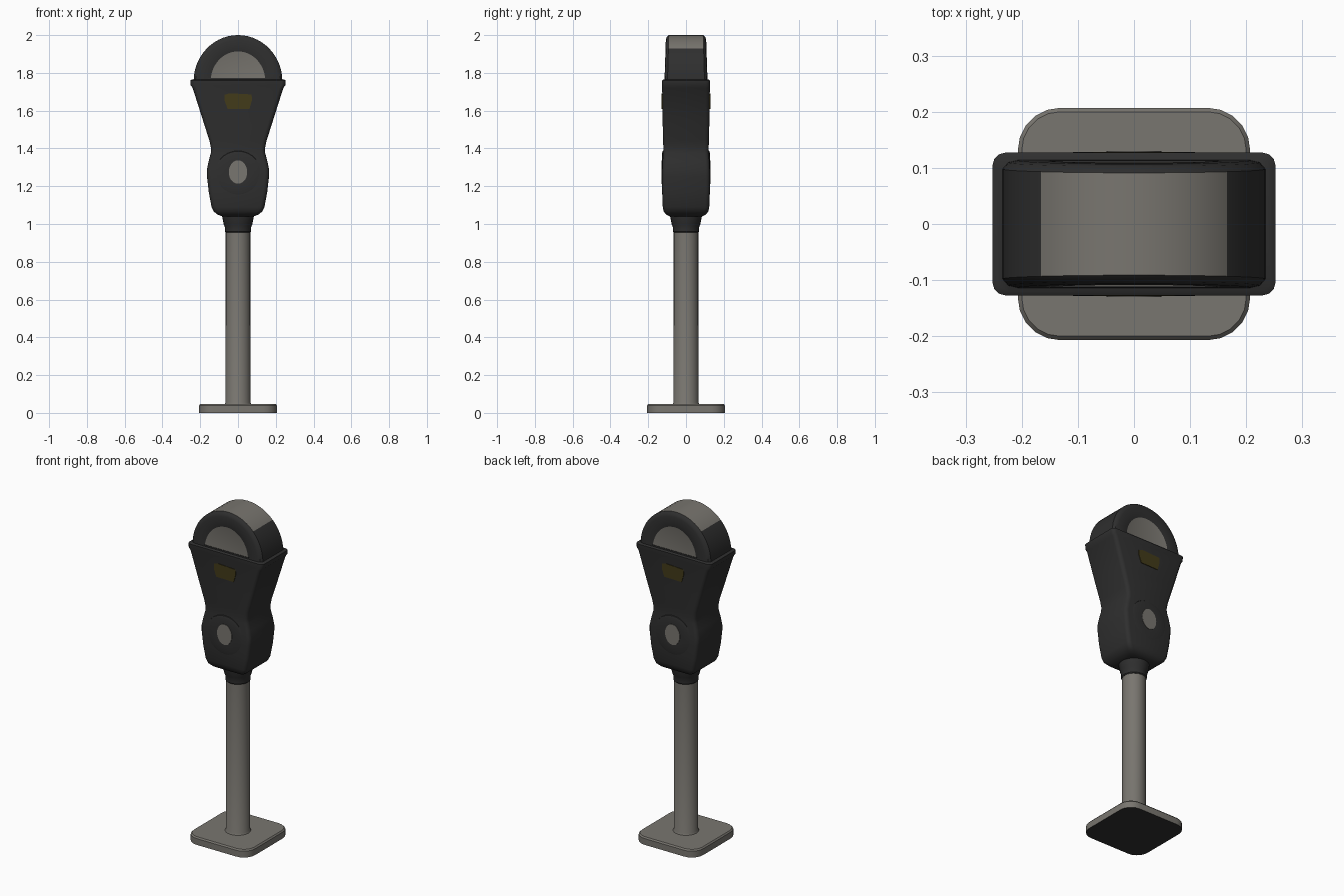
import bpy, bmesh, math

if "Cube" in bpy.data.objects:
    bpy.data.objects.remove(bpy.data.objects["Cube"])


def material(name, rgb):
    m = bpy.data.materials.new(name)
    m.diffuse_color = (*rgb, 1)
    m.use_nodes = True
    m.node_tree.nodes["Principled BSDF"].inputs["Base Color"].default_value = m.diffuse_color
    return m


DARK = material("charcoal", (0.028, 0.028, 0.028))
GREY = material("warm_grey", (0.19, 0.18, 0.16))
OCHRE = material("dull_ochre", (0.055, 0.043, 0.010))


def loft(name, rings, mats, angle=35):
    """Skin a stack of equal-length point rings and cap both ends."""
    bm = bmesh.new()
    rows = [[bm.verts.new(p) for p in r] for r in rings]
    n = len(rows[0])
    for a, b in zip(rows, rows[1:]):
        for i in range(n):
            j = (i + 1) % n
            bm.faces.new((a[i], a[j], b[j], b[i]))
    bm.faces.new(rows[0])
    bm.faces.new(rows[-1])
    bmesh.ops.recalc_face_normals(bm, faces=bm.faces)
    me = bpy.data.meshes.new(name)
    bm.to_mesh(me)
    bm.free()
    ob = bpy.data.objects.new(name, me)
    bpy.context.collection.objects.link(ob)
    for m in mats:
        me.materials.append(m)
    bpy.ops.object.select_all(action='DESELECT')
    ob.select_set(True)
    bpy.context.view_layer.objects.active = ob
    bpy.ops.object.shade_smooth_by_angle(angle=math.radians(angle))
    return ob


def rounded_rect(hw, hd, r, z, steps=5):
    pts = []
    for k, (sx, sy) in enumerate([(1, 1), (-1, 1), (-1, -1), (1, -1)]):
        for i in range(steps + 1):
            a = math.pi / 2 * (k + i / steps)
            pts.append((sx * (hw - r) + r * math.cos(a),
                        sy * (hd - r) + r * math.sin(a), z))
    return pts


def circle(r, z, n=24):
    return [(r * math.cos(2 * math.pi * i / n), r * math.sin(2 * math.pi * i / n), z)
            for i in range(n)]


def ellipse_xz(rx, rz, y, zc, n=28):
    return [(rx * math.cos(2 * math.pi * i / n), y, zc + rz * math.sin(2 * math.pi * i / n))
            for i in range(n)]


# Base plate with a dark underside
base = loft("base_plate", [rounded_rect(0.207, 0.207, 0.075, 0),
                           rounded_rect(0.207, 0.207, 0.075, 0.038),
                           rounded_rect(0.200, 0.200, 0.068, 0.046)], [GREY, DARK])
for p in base.data.polygons:
    p.material_index = int(p.normal.z < -0.9)

# Pole and collar
loft("pole", [circle(0.072, 0.044), circle(0.066, 0.056), circle(0.065, 0.97)], [GREY])
loft("collar", [circle(r, z) for r, z in
                [(0.066, 0.955), (0.070, 0.96), (0.070, 0.985), (0.076, 1.0),
                 (0.084, 1.04), (0.088, 1.07)]], [DARK])

# Tapered housing: z, half width, half depth
sections = [(1.040, 0.082, 0.085), (1.050, 0.108, 0.105), (1.066, 0.128, 0.118),
            (1.090, 0.140, 0.123), (1.170, 0.155, 0.126), (1.250, 0.164, 0.127),
            (1.285, 0.165, 0.126), (1.330, 0.156, 0.124), (1.375, 0.144, 0.121),
            (1.400, 0.143, 0.120), (1.440, 0.151, 0.121), (1.550, 0.186, 0.124),
            (1.720, 0.240, 0.126), (1.735, 0.251, 0.127), (1.760, 0.252, 0.127),
            (1.765, 0.244, 0.120)]
loft("housing", [rounded_rect(w, d, 0.022, z, 3) for z, w, d in sections], [DARK])


# Domed head, an arch outline swept front to back with recessed windows
def arch(y, inset, n=28):
    hw, h = 0.235 - inset * 1.05, 0.245 - inset
    floor = 1.755 + (0.018 if inset > 0.06 else 0)
    pts = []
    for i in range(n + 1):
        a = math.pi * i / n
        x, z = hw * math.cos(a), 1.755 + h * math.sin(a)
        z = max(z, floor)
        pts.append((x, y * (1 - 0.07 * (z - 1.755) / 0.245), z))
    return pts


half = [(0.111, 0.086), (0.114, 0.078), (0.114, 0.026), (0.110, 0.010), (0.098, 0.0)]
dome = loft("domed_head", [arch(-y, i) for y, i in half] +
            [arch(y, i) for y, i in reversed(half)], [DARK, GREY])
for p in dome.data.polygons:
    window = abs(p.normal.y) > 0.95 and len(p.vertices) > 4
    crown = abs(p.normal.y) < 0.3 and p.normal.z > 0.3 and abs(p.center.x) < 0.165 \
        and p.center.z > 1.93 and abs(p.center.y) < 0.05
    p.material_index = int(window or crown)

# Front and back details
for side, s in (("front", -1), ("back", 1)):
    # Round boss around the coin plate
    loft(side + "_boss", [ellipse_xz(rx, rx * 0.96, s * y, 1.268) for rx, y in
                          [(0.128, 0.115), (0.122, 0.124), (0.108, 0.128),
                           (0.060, 0.128)]], [DARK])
    loft(side + "_coin_plate", [ellipse_xz(0.049, 0.062, s * y, 1.275) for y in
                                (0.1260, 0.1300)], [GREY])
    # Small label plate
    outline = [(-0.072, 1.655), (-0.055, 1.610), (0.060, 1.608), (0.074, 1.655),
               (0.072, 1.686), (-0.045, 1.692), (-0.072, 1.684)]
    loft(side + "_label", [[(-s * x, s * y, z) for x, z in outline]
                           for y in (0.122, 0.1285)], [OCHRE])
